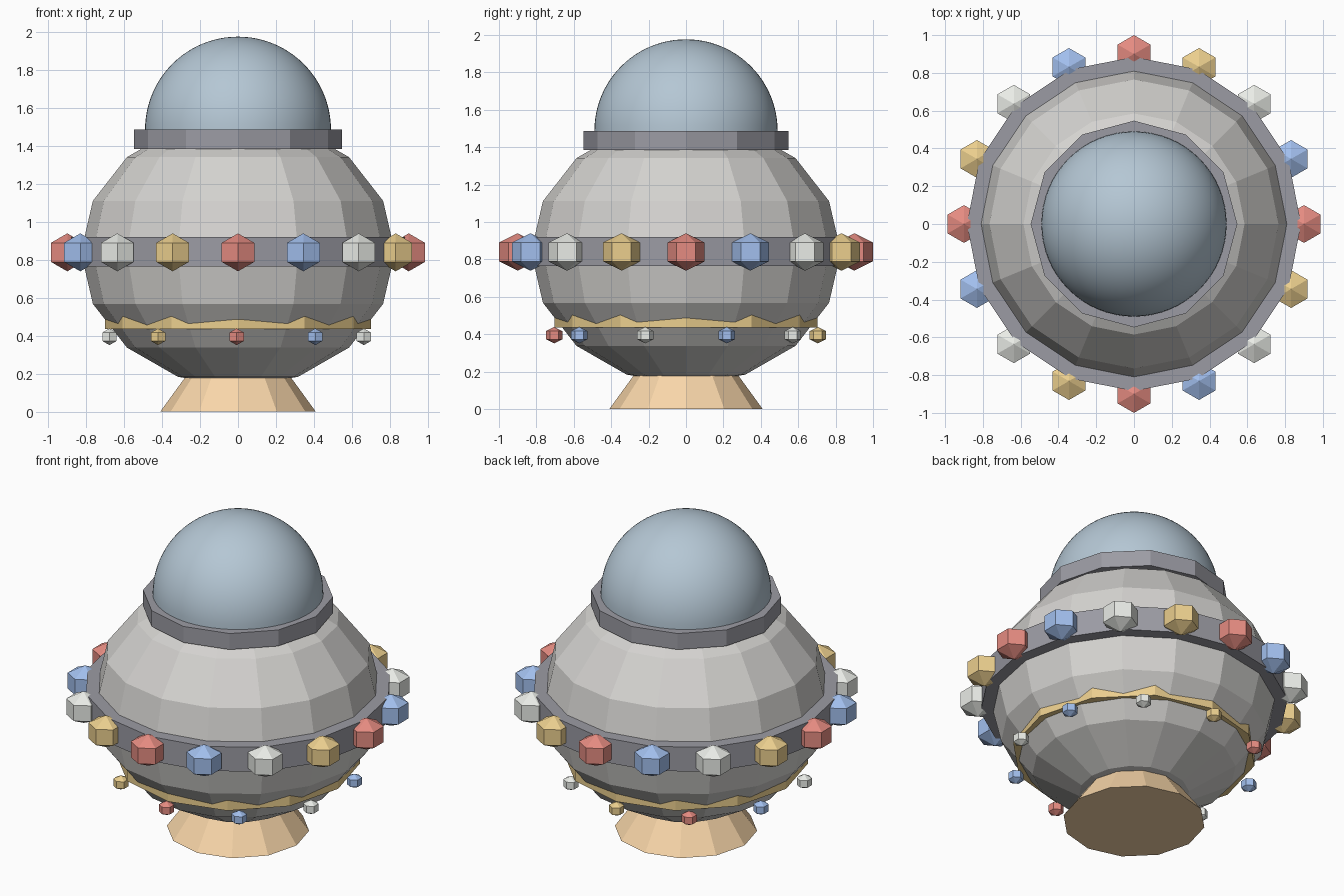
import bpy, math

if "Cube" in bpy.data.objects:
    bpy.data.objects.remove(bpy.data.objects["Cube"])

def material(name, rgb):
    m = bpy.data.materials.new(name)
    m.diffuse_color = (*rgb, 1)
    m.use_nodes = True
    m.node_tree.nodes["Principled BSDF"].inputs["Base Color"].default_value = m.diffuse_color
    return m

RED = material("red", (0.78, 0.26, 0.22))
BLUE = material("blue", (0.36, 0.52, 0.85))
WHITE = material("white", (0.82, 0.84, 0.80))
GOLD = material("gold", (0.83, 0.62, 0.27))
DARK = material("dark_grey", (0.33, 0.33, 0.37))
GLASS = material("glass", (0.46, 0.57, 0.66))
ORANGE = material("orange", (0.95, 0.68, 0.40))
GREY = material("light_grey", (0.66, 0.65, 0.63))

def lathe(name, profile, sides, mat, loc=(0, 0, 0)):
    """Revolve (radius, z) points, bottom to top, into a closed solid; first vertex on +y."""
    verts, rings, faces = [], [], []
    for r, z in profile:
        n = sides if r > 0 else 1
        rings.append(list(range(len(verts), len(verts) + n)))
        for i in range(n):
            a = math.pi / 2 + 2 * math.pi * i / sides
            verts.append((r * math.cos(a), r * math.sin(a), z))
    for lo, hi in zip(rings, rings[1:]):
        for i in range(sides):
            j = (i + 1) % sides
            if len(lo) == 1:
                faces.append((lo[0], hi[j], hi[i]))
            elif len(hi) == 1:
                faces.append((lo[i], lo[j], hi[0]))
            else:
                faces.append((lo[i], lo[j], hi[j], hi[i]))
    if len(rings[0]) > 1:
        faces.append(rings[0][::-1])
    if len(rings[-1]) > 1:
        faces.append(rings[-1])
    mesh = bpy.data.meshes.new(name)
    mesh.from_pydata(verts, [], faces)
    mesh.materials.append(mat)
    ob = bpy.data.objects.new(name, mesh)
    ob.location = loc
    bpy.context.collection.objects.link(ob)
    return ob

def arc(r, h, z, start, end, steps):
    """Elliptical profile between two latitudes in degrees."""
    pts = []
    for i in range(steps + 1):
        a = math.radians(start + (end - start) * i / steps)
        pts.append((0 if abs(math.cos(a)) < 1e-6 else r * math.cos(a), z + h * math.sin(a)))
    return pts

def jewel(name, size, mat, loc):
    s = size
    lathe(name, [(0, -s), (s, -s / 2), (s, s / 2), (0, s)], 6, mat, loc)

# Flared foot, faceted body, bands and collar
lathe("base", [(0.41, 0), (0.265, 0.2)], 12, ORANGE)
lathe("body", arc(0.828, 0.71, 0.84, -90, 90, 8), 16, GREY)
lathe("gold_band", [(0.702, 0.437), (0.702, 0.52)], 12, GOLD)
lathe("main_band", [(0.885, 0.765), (0.885, 0.92)], 16, DARK)
lathe("collar", [(0.547, 1.385), (0.547, 1.487)], 12, DARK)

# Smooth glass dome
dome = lathe("dome", arc(0.49, 0.49, 1.487, 0, 90, 24), 64, GLASS)
bpy.context.view_layer.objects.active = dome
dome.select_set(True)
bpy.ops.object.shade_smooth_by_angle(angle=math.radians(40))

# Large jewels around the main band
for i in range(16):
    a = math.pi / 2 - i * math.pi / 8
    jewel(f"large_jewel_{i}", 0.1, (RED, GOLD, WHITE, BLUE)[i % 4],
          (0.9 * math.cos(a), 0.9 * math.sin(a), 0.84))

# Small jewels below the gold band
small = (GOLD, RED, BLUE, WHITE, GOLD, RED, BLUE, WHITE, BLUE, WHITE)
for i, mat in enumerate(small):
    a = math.pi / 2 + i * math.pi / 5
    jewel(f"small_jewel_{i}", 0.044, mat,
          (0.705 * math.cos(a) - 0.007, 0.705 * math.sin(a), 0.395))
